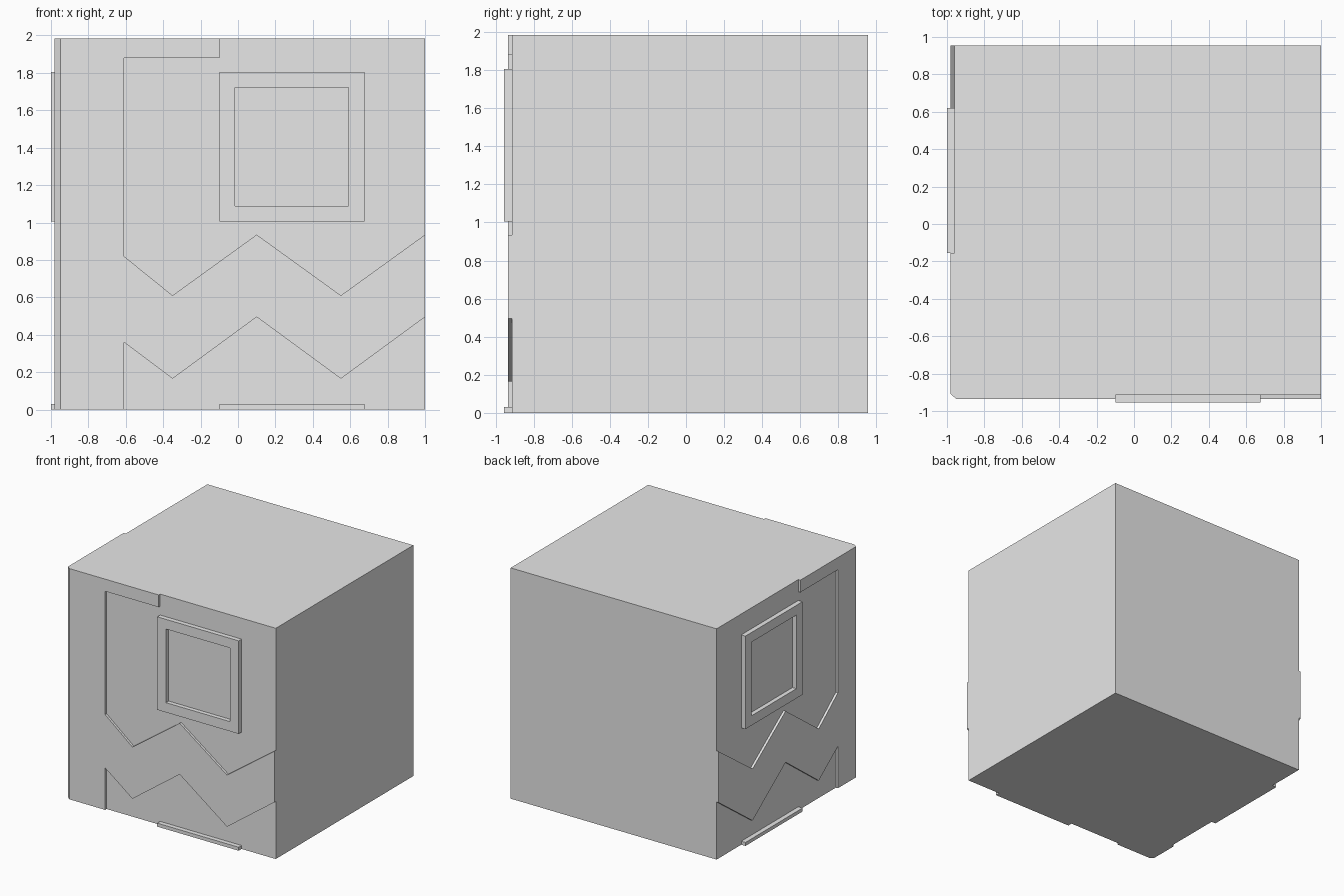
import bpy
import bmesh
from mathutils import Vector

old = bpy.data.objects.get("Cube")
if old:
    bpy.data.objects.remove(old, do_unlink=True)

# Single plain grey material
GREY = (0.8, 0.8, 0.8, 1.0)
mat = bpy.data.materials.new("plain grey")
mat.use_nodes = True
mat.diffuse_color = GREY
mat.node_tree.nodes["Principled BSDF"].inputs["Base Color"].default_value = GREY

HEIGHT = 1.985
WALL_FRONT, WALL_SIDE = -0.915, -0.96
RIGHT, BACK = 1.0, 0.955
SINK, RELIEF, RIM = -0.03, 0.02, 0.04   # depths measured outward from a wall


def on_front(u, z, d):
    return Vector((u, WALL_FRONT - d, z))


def on_side(u, z, d):
    return Vector((WALL_SIDE - d, u - 0.055, z))


def finish(bm, name):
    bmesh.ops.recalc_face_normals(bm, faces=bm.faces)
    mesh = bpy.data.meshes.new(name)
    bm.to_mesh(mesh)
    bm.free()
    mesh.materials.append(mat)
    obj = bpy.data.objects.new(name, mesh)
    bpy.context.collection.objects.link(obj)
    return obj


def prism(bm, bottom, top):
    """Closed solid between two matching outlines; returns the top face."""
    a = [bm.verts.new(p) for p in bottom]
    b = [bm.verts.new(p) for p in top]
    bm.faces.new(a[::-1])
    cap = bm.faces.new(b)
    for i in range(len(a)):
        j = (i + 1) % len(a)
        bm.faces.new((a[i], a[j], b[j], b[i]))
    return cap


def plate(name, outline, place, depth):
    bm = bmesh.new()
    prism(bm, [place(u, z, SINK) for u, z in outline],
          [place(u, z, depth) for u, z in outline])
    return finish(bm, name)


def upright(name, outline):
    bm = bmesh.new()
    prism(bm, [(x, y, 0) for x, y in outline],
          [(x, y, HEIGHT) for x, y in outline])
    return finish(bm, name)


def rect(u0, u1, z0, z1):
    return [(u0, z0), (u1, z0), (u1, z1), (u0, z1)]


def window(name, place):
    """Raised square frame with a sunken pane."""
    bm = bmesh.new()
    outline = rect(-0.1, 0.675, 1.005, 1.805)
    cap = prism(bm, [place(u, z, SINK) for u, z in outline],
                [place(u, z, RIM) for u, z in outline])
    bmesh.ops.recalc_face_normals(bm, faces=bm.faces)
    bmesh.ops.inset_region(bm, faces=[cap], thickness=0.118)
    pane = bmesh.ops.extrude_discrete_faces(bm, faces=[cap])["faces"][0]
    # Link the pane to the frame with vertical reveal walls
    inward = place(0, 0, 0.003) - place(0, 0, RIM)
    bmesh.ops.translate(bm, verts=pane.verts, vec=inward)
    return finish(bm, name)


def relief_outline(start, end):
    """Corner pillar, top strip and zigzag band as one raised shape."""
    lower = [(-0.61, 0.36), (-0.35, 0.165), (0.1, 0.495), (0.55, 0.165), (end, 0.495)]
    upper = [(end, 0.935), (0.55, 0.61), (0.1, 0.935), (-0.35, 0.61), (-0.61, 0.82)]
    return ([(start, 0), (-0.61, 0)] + lower + upper +
            [(-0.61, 1.88), (-0.1, 1.88), (-0.1, HEIGHT), (start, HEIGHT)])


# Main block
upright("body", [(WALL_SIDE, WALL_FRONT), (RIGHT, WALL_FRONT),
                 (RIGHT, BACK), (WALL_SIDE, BACK)])

# Chamfered corner between the two decorated walls
front_y, side_x = WALL_FRONT - RELIEF, WALL_SIDE - RELIEF
upright("corner_post", [(-0.95, front_y), (-0.95, -0.9), (side_x, -0.91)])

# Same relief on the front wall and on the wall beside it
for label, place, start, end in (("front", on_front, -0.95, RIGHT),
                                 ("side", on_side, -0.855, BACK + 0.055)):
    plate(label + "_relief", relief_outline(start, end), place, RELIEF)
    window(label + "_window", place)
    plate(label + "_bottom_ledge", rect(-0.1, 0.675, 0, 0.03), place, RIM)
